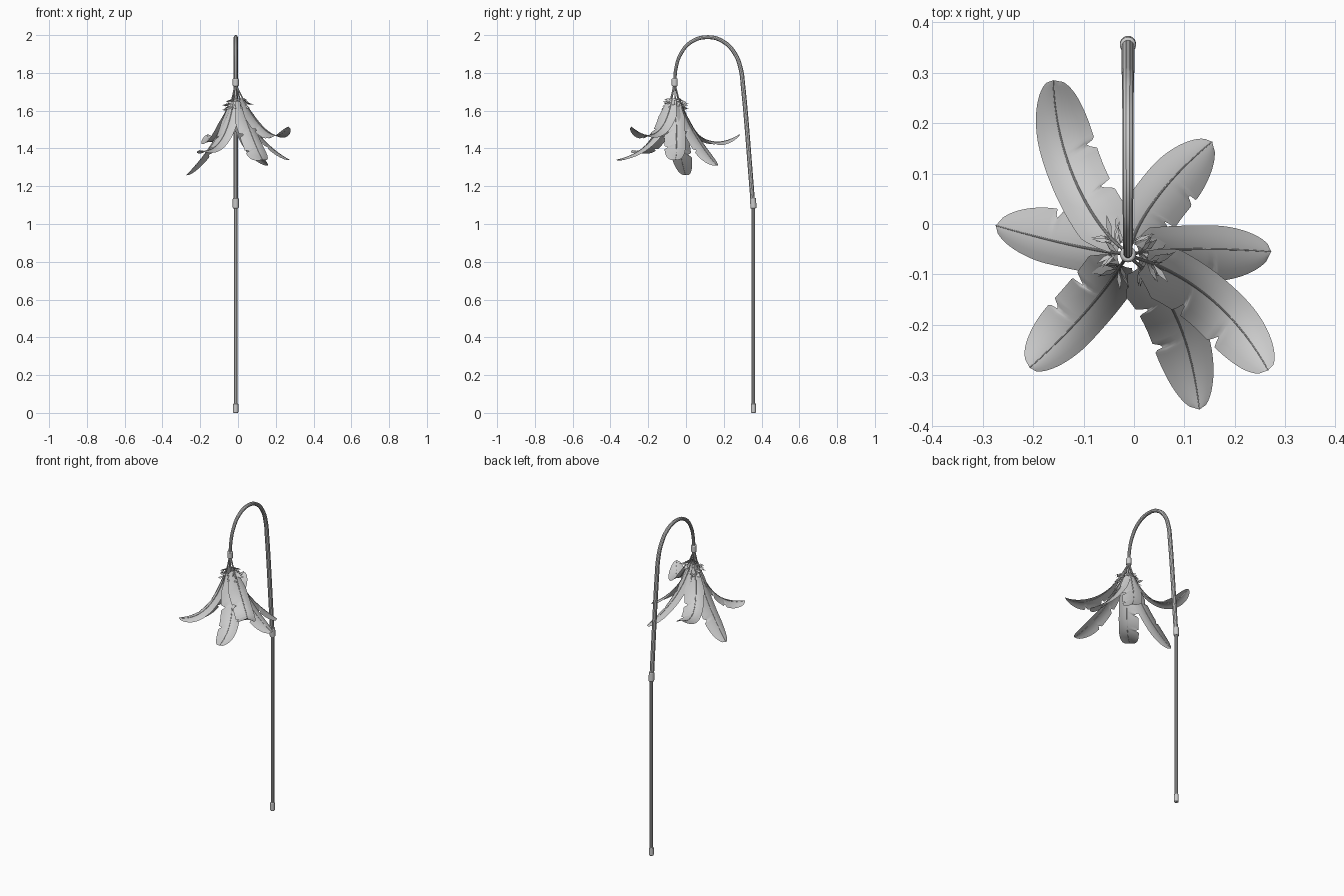
import bpy, bmesh, math, random
from mathutils import Vector

if "Cube" in bpy.data.objects:
    bpy.data.objects.remove(bpy.data.objects["Cube"])

random.seed(4)
X = -0.012
HUB = Vector((X, -0.06, 1.73))
UP = Vector((0, 0, 1))


def tube(name, pts, radius, radii=None, bezier=False):
    """Round tube along a path, converted to a smooth mesh."""
    cu = bpy.data.curves.new(name, 'CURVE')
    cu.dimensions = '3D'
    cu.bevel_depth = radius
    cu.bevel_resolution = 3
    cu.use_fill_caps = True
    cu.resolution_u = 8
    sp = cu.splines.new('BEZIER' if bezier else 'POLY')
    items = sp.bezier_points if bezier else sp.points
    items.add(len(pts) - 1)
    for i, p in enumerate(pts):
        if bezier:
            items[i].co = p
            items[i].handle_left_type = items[i].handle_right_type = 'AUTO'
        else:
            items[i].co = (*p, 1)
        items[i].radius = radii[i] if radii else 1
    ob = bpy.data.objects.new(name, cu)
    bpy.context.collection.objects.link(ob)
    bpy.ops.object.select_all(action='DESELECT')
    ob.select_set(True)
    bpy.context.view_layer.objects.active = ob
    bpy.ops.object.convert(target='MESH')
    ob = bpy.context.object
    bpy.ops.object.shade_smooth_by_angle()
    return ob


def ferrule(name, loc, height, radius, tilt=0):
    bpy.ops.mesh.primitive_cylinder_add(vertices=20, radius=radius, depth=height,
                                        location=loc, rotation=(tilt, 0, 0))
    ob = bpy.context.object
    ob.name = name
    bev = ob.modifiers.new('bevel', 'BEVEL')
    bev.width = radius * 0.3
    bev.segments = 2
    bpy.ops.object.shade_smooth_by_angle()


# Handle: straight lower rod, arched upper rod and the fittings
PY = 0.357
tube('lower_rod', [(X, PY, 0.01), (X, PY, 1.1)], 0.0095)
arch = [(0.355, 1.10), (0.302, 1.73), (0.29, 1.82), (0.26, 1.90), (0.20, 1.964),
        (0.115, 1.989), (0.025, 1.962), (-0.028, 1.90), (-0.053, 1.825), (-0.06, 1.74)]
tube('arched_rod', [(X, y, z) for y, z in arch], 0.0115,
     [1.1, 1.1, 1.05, 1, .97, .95, .9, .85, .8, .8], True)
ferrule('rod_foot', (X, PY, 0.025), 0.05, 0.0135)
ferrule('rod_joint', (X, PY - 0.001, 1.11), 0.055, 0.016, math.radians(3))
ferrule('tip_collar', (X, -0.06, 1.75), 0.042, 0.016)


# Feathers
def bezier(p, t):
    s = 1 - t
    return p[0]*s**3 + 3*p[1]*s*s*t + 3*p[2]*s*t*t + p[3]*t**3


def half_width(t):
    """Quick swell at the base, even blade, rounded tip."""
    base = min(1, 0.45 + (t - 0.14) / 0.26)
    tip = math.sqrt(max(0, 1 - ((t - 0.70) / 0.30) ** 2)) if t > 0.70 else 1
    return base * tip


def feather(index, tip, bulge, z1, z2, r1, r2):
    tip = Vector(tip)
    flat = Vector((tip.x - HUB.x, tip.y - HUB.y, 0))
    out = flat.normalized()
    left = Vector((-out.y, out.x, 0))
    p = [HUB + out * 0.006,
         Vector((HUB.x, HUB.y, z1)) + flat * r1 + left * bulge * 0.8,
         Vector((HUB.x, HUB.y, z2)) + flat * r2 + left * bulge * 1.7, tip]

    def frame(t):
        c = bezier(p, t)
        d = (bezier(p, min(1, t + .01)) - bezier(p, max(0, t - .01))).normalized()
        side = d.cross(UP).normalized()      # points to the feather's right
        return c, side, side.cross(d), d

    notches = [(0.48 + random.uniform(-.04, .04), 0.028, 0.42),
               (0.72 + random.uniform(-.04, .03), 0.022, 0.35)]
    rows, cols = 64, (-1, -.66, -.33, 0, .33, .66, 1)
    bm = bmesh.new()
    grid = []
    for i in range(rows + 1):
        t = 0.14 + 0.86 * i / rows
        row = []
        for u in cols:
            full = half_width(t) * (0.064 if u > 0 else 0.047)
            w = full
            if u > 0:                        # splits in the wide vane
                for c, d, k in notches:
                    w *= 1 - k * max(0, 1 - abs(t - c) / d)
            tt = t + 0.10 * abs(u) * (1 - t) * min(1, (t - .14) * 5)
            c, side, n, d = frame(tt)
            row.append(bm.verts.new(c + side * w * u - n * w * 0.28 * u * u))
        grid.append(row)
    for a, b in zip(grid, grid[1:]):
        for j in range(len(cols) - 1):
            bm.faces.new((a[j], a[j+1], b[j+1], b[j]))

    # loose downy barbs fanned around the top of the vane
    for k in range(6):
        c, side, n, d = frame(0.14 + 0.012 * k)
        s = (-1) ** k * random.uniform(.4, 1.1)
        along = (side * s + n * random.uniform(.2, .8) + d * 0.5).normalized()
        across = along.cross(n).normalized() * 0.007
        size = random.uniform(.035, .05)
        q = [c, c + along * size * .5 + across, c + along * size, c + along * size * .5 - across]
        bm.faces.new([bm.verts.new(v) for v in q])
    bmesh.ops.remove_doubles(bm, verts=bm.verts, dist=1e-5)
    me = bpy.data.meshes.new('feather_vane')
    bm.to_mesh(me)
    bm.free()
    for f in me.polygons:
        f.use_smooth = True
    ob = bpy.data.objects.new(f'feather_vane_{index}', me)
    bpy.context.collection.objects.link(ob)

    # shaft, thick at the quill and tapering to the tip
    ts = [i / 24 for i in range(25)]
    tube(f'feather_shaft_{index}', [bezier(p, t) for t in ts], 0.0036,
         [1 - 0.75 * t for t in ts])


# tip position, sideways bow, then the bend of the path (heights, radial fractions)
droop = (1.57, 1.42, .12, .48)
feathers = [((-0.160, 0.285, 1.475), 0.040, (1.51, 1.36, .13, .55)),
            ((0.155, 0.163, 1.31), 0.022, droop),
            ((0.272, -0.055, 1.34), 0.008, droop),
            ((0.266, -0.290, 1.515), 0.038, (1.58, 1.38, .20, .55)),
            ((0.130, -0.368, 1.34), 0.036, (1.54, 1.38, .18, .45)),
            ((-0.207, -0.285, 1.39), 0.012, (1.53, 1.36, .14, .48)),
            ((-0.274, -0.003, 1.258), 0.006, (1.57, 1.40, .12, .45))]
for i, (tip, bow, bend) in enumerate(feathers):
    feather(i + 1, tip, bow, *bend)
